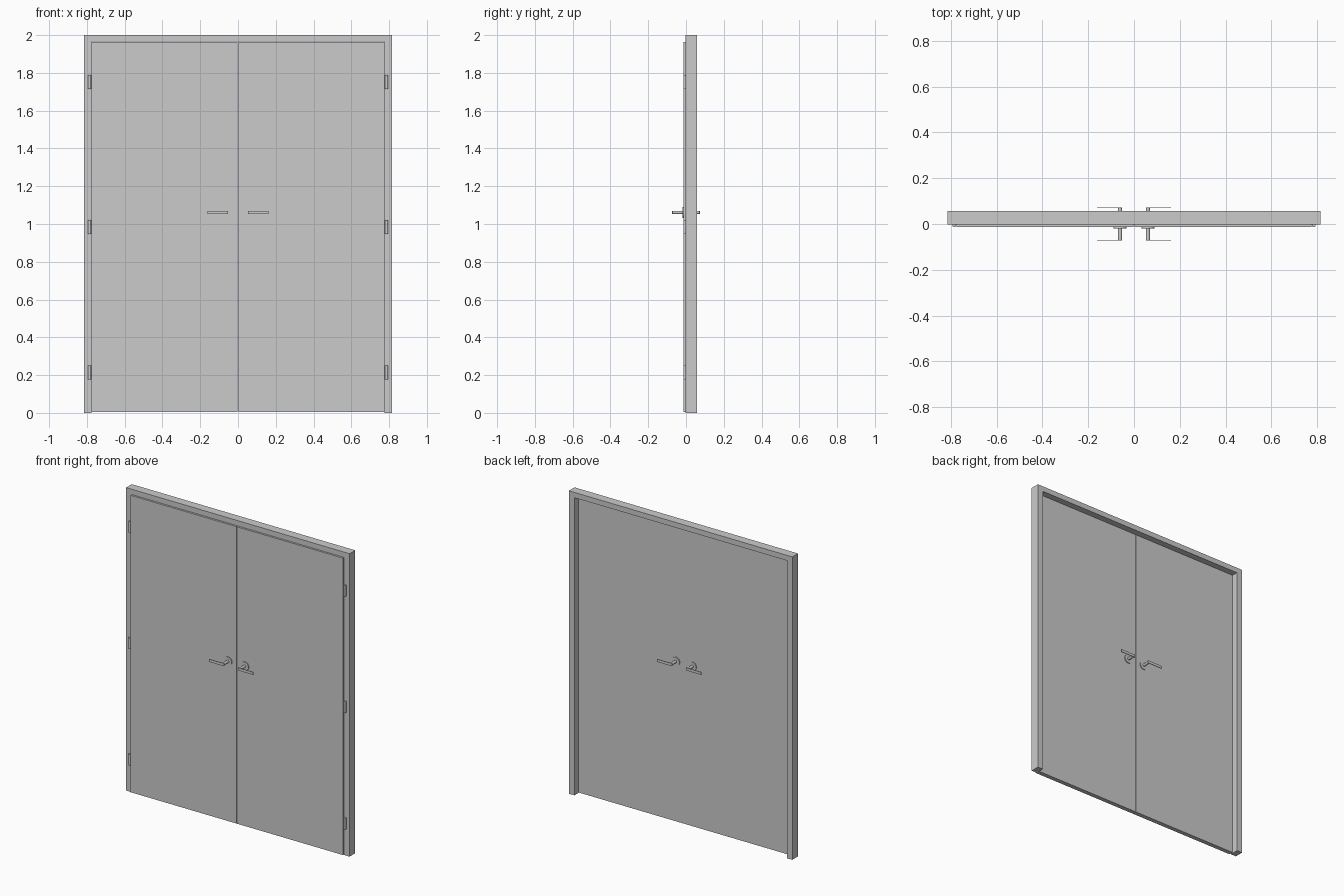
import bpy, math

if "Cube" in bpy.data.objects:
    bpy.data.objects.remove(bpy.data.objects["Cube"])


def box(name, x, y, z):
    """Box from (min, max) ranges."""
    bpy.ops.mesh.primitive_cube_add(size=1, location=[sum(r) / 2 for r in (x, y, z)])
    ob = bpy.context.object
    ob.name = name
    ob.scale = [r[1] - r[0] for r in (x, y, z)]
    bpy.ops.object.transform_apply(location=False, rotation=False, scale=True)
    return ob


def cyl(name, r, loc, depth, along_y=False, sides=32):
    rot = (math.pi / 2, 0, 0) if along_y else (0, 0, 0)
    bpy.ops.mesh.primitive_cylinder_add(vertices=sides, radius=r, depth=depth,
                                        location=loc, rotation=rot)
    ob = bpy.context.object
    ob.name = name
    bpy.ops.object.shade_smooth_by_angle(angle=math.radians(35))
    return ob


W, OPEN, HEAD = 0.816, 0.776, 1.965      # frame half width, opening half width, opening top
F0, F1 = -0.002, 0.057                   # frame depth
D0, D1 = -0.013, 0.016                   # door leaf depth

# Frame: one U-shaped profile, extruded through its depth
pts = [(-W, 0), (-OPEN, 0), (-OPEN, HEAD), (OPEN, HEAD), (OPEN, 0), (W, 0), (W, 2), (-W, 2)]
n = len(pts)
verts = [(x, y, z) for y in (F0, F1) for x, z in pts]
front = [(0, 1, 2, 7), (2, 3, 6, 7), (3, 4, 5, 6)]
faces = front + [tuple(i + n for i in reversed(f)) for f in front]
faces += [(i, i + n, (i + 1) % n + n, (i + 1) % n) for i in range(n)]
mesh = bpy.data.meshes.new("door_frame")
mesh.from_pydata(verts, [], faces)
bpy.context.collection.objects.link(bpy.data.objects.new("door_frame", mesh))

for s, side in ((-1, "left"), (1, "right")):
    # Door leaf, with a narrow gap at the meeting edge
    box(f"{side}_door_leaf", sorted((s * 0.0015, s * (OPEN - 0.001))), (D0, D1), (0.004, HEAD - 0.001))

    # Hinge knuckles
    for i, z in enumerate((0.214, 0.983, 1.751)):
        cyl(f"{side}_hinge_{i + 1}", 0.008, (s * 0.786, -0.006, z), 0.074, sides=16)

    # Handles on both faces: rose, neck and flat lever
    for face, d, surf in (("front", -1, D0), ("back", 1, D1)):
        tip = 0.073 if d > 0 else -0.073
        x, z = s * 0.061, 1.061
        cyl(f"{side}_{face}_handle_rose", 0.028, (x, surf + d * 0.0025, z), 0.007, True)
        cyl(f"{side}_{face}_handle_neck", 0.009, (x, (surf + tip) / 2, z), abs(tip - surf) - 0.002, True, 16)
        box(f"{side}_{face}_handle_lever", sorted((s * 0.052, s * 0.162)),
            sorted((tip, tip - d * 0.004)), (z - 0.009, z + 0.009))
